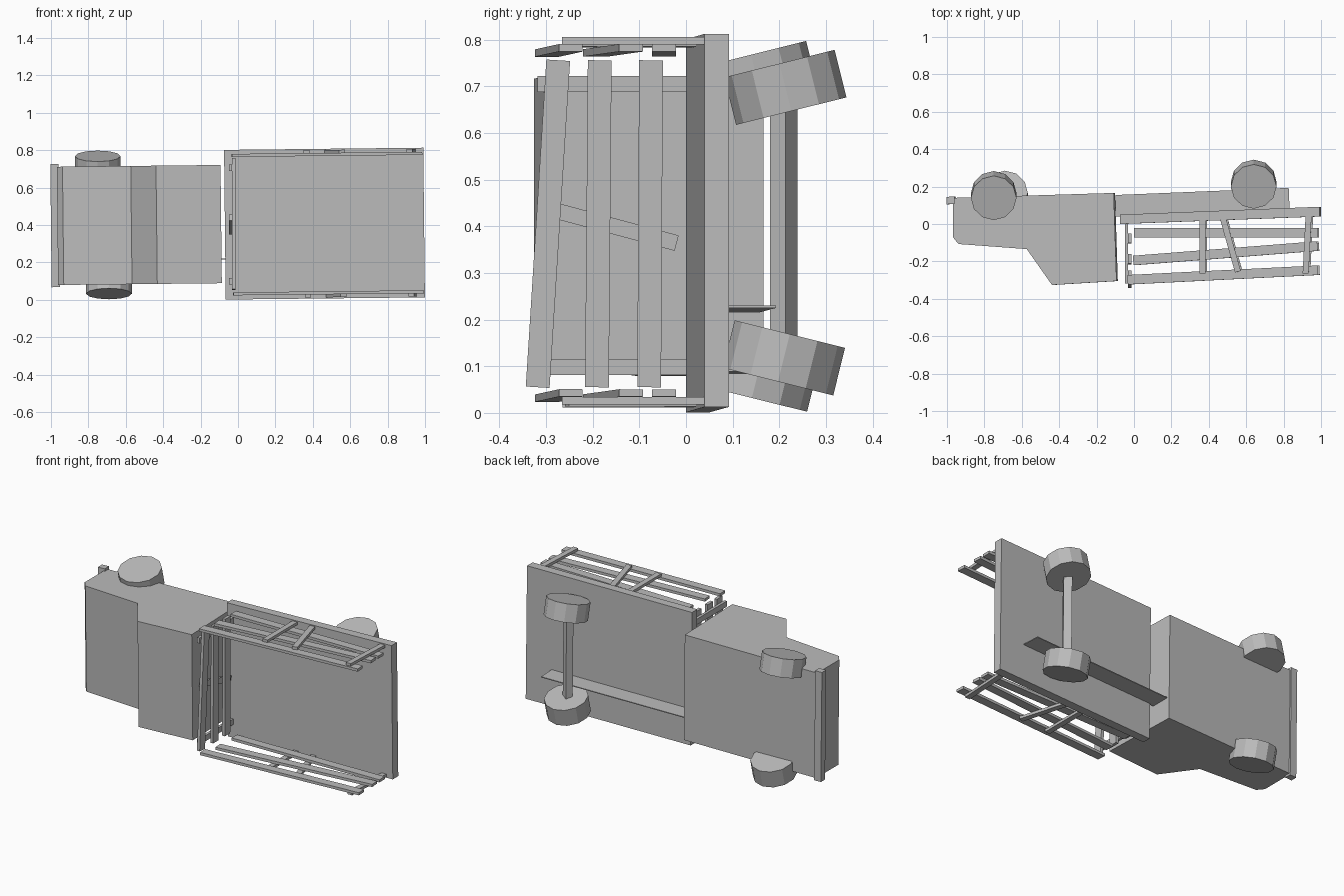
import bpy, bmesh, math
from mathutils import Matrix, Vector

cube = bpy.data.objects.get("Cube")
if cube:
    bpy.data.objects.remove(cube, do_unlink=True)

grey = bpy.data.materials.new("plain_grey")
grey.use_nodes = True
colour = (0.5, 0.5, 0.5, 1)
grey.diffuse_color = colour
grey.node_tree.nodes["Principled BSDF"].inputs["Base Color"].default_value = colour
TILT = 0.011  # the whole body leans slightly


def finish(name, bm):
    bmesh.ops.recalc_face_normals(bm, faces=bm.faces)
    mesh = bpy.data.meshes.new(name)
    bm.to_mesh(mesh)
    bm.free()
    mesh.materials.append(grey)
    obj = bpy.data.objects.new(name, mesh)
    bpy.context.collection.objects.link(obj)
    return obj


def prism(name, points, z0, z1, pivot):
    """Extrude an xy outline across the vehicle's width, then lean it."""
    bm = bmesh.new()
    face = bm.faces.new([bm.verts.new((x, y, z0)) for x, y in points])
    new = bmesh.ops.extrude_face_region(bm, geom=[face])["geom"]
    bmesh.ops.translate(bm, vec=(0, 0, z1 - z0),
                        verts=[v for v in new if isinstance(v, bmesh.types.BMVert)])
    for v in bm.verts:
        x, z = v.co.x, v.co.z
        v.co.z = z + TILT * (x - pivot)
        v.co.x = x - TILT * (z - 0.4)
    return finish(name, bm)


def strip(a, b, width):
    """Outline of a straight plank between two points."""
    a, b = Vector(a), Vector(b)
    d = (b - a).normalized() * width / 2
    n = Vector((-d.y, d.x))
    return [a + n, b + n, b - n, a - n]


def board(name, a, b, width, x0, x1):
    """Plank in the headboard plane, between two (y, z) points."""
    bm = bmesh.new()
    face = bm.faces.new([bm.verts.new((x0, p.x, p.y)) for p in strip(a, b, width)])
    new = bmesh.ops.extrude_face_region(bm, geom=[face])["geom"]
    bmesh.ops.translate(bm, vec=(x1 - x0, 0, 0),
                        verts=[v for v in new if isinstance(v, bmesh.types.BMVert)])
    return finish(name, bm)


def wheel(name, centre, lean):
    bm = bmesh.new()
    bmesh.ops.create_cone(bm, cap_ends=True, segments=12, radius1=0.122, radius2=0.122,
                          depth=0.105,
                          matrix=Matrix.Translation(centre) @ Matrix.Rotation(lean, 4, "X"))
    return finish(name, bm)


# cab and bumper
prism("cab", [(-0.965, 0.11), (-0.965, -0.07), (-0.935, -0.107), (-0.57, -0.134),
              (-0.435, -0.326), (-0.09, -0.305), (-0.105, 0.166), (-0.955, 0.14)],
      0.084, 0.716, -0.5)
prism("bumper", [(-1.0, 0.105), (-0.955, 0.108), (-0.957, 0.147), (-1.0, 0.145)],
      0.067, 0.726, -0.98)

# cargo bed and the thin rail beneath it
prism("bed", [(-0.07, 0.0), (0.995, 0.04), (0.995, 0.092), (-0.07, 0.05)], 0.007, 0.807, 0.47)
prism("under_rail", [(-0.1, 0.04), (0.83, 0.08), (0.825, 0.193), (-0.1, 0.155)],
      0.221, 0.226, 0.47)

# cambered wheels
camber = math.radians(14)
wheel("front_wheel_upper", (-0.75, 0.152, 0.717), camber)
wheel("front_wheel_lower", (-0.69, 0.154, 0.083), -camber)
wheel("rear_wheel_upper", (0.64, 0.213, 0.698), camber)
wheel("rear_wheel_lower", (0.64, 0.21, 0.118), -camber)

# rear axle, a square bar turned on its edge
prism("rear_axle", strip((0.617, 0.222), (0.655, 0.197), 0.04), 0.14, 0.67, 0.64)

# side fences: long rails inside, posts outside
rails = [((0.005, -0.047), (0.985, -0.047)),
         ((0.0, -0.195), (0.985, -0.118)),
         ((-0.03, -0.298), (0.988, -0.247))]
posts = [((0.37, 0.03), (0.37, -0.265)),
         ((0.48, 0.03), (0.56, -0.255)),
         ((0.938, 0.05), (0.922, -0.265))]
for side, rail_z, post_z in (("upper", 0.769, 0.785), ("lower", 0.029, 0.013)):
    for i, (a, b) in enumerate(rails):
        prism(f"{side}_fence_rail_{i}", strip(a, b, 0.051), rail_z, rail_z + 0.016, 0.47)
    for i, (a, b) in enumerate(posts):
        prism(f"{side}_fence_post_{i}", strip(a, b, 0.032), post_z, post_z + 0.016, 0.47)

# headboard: boards across the width, cross pieces behind
for i, (low, high) in enumerate([(-0.318, -0.274), (-0.191, -0.185), (-0.079, -0.075)]):
    board(f"headboard_board_{i}", (low, 0.055), (high, 0.756), 0.051, -0.032, -0.014)
for i, (a, b) in enumerate([((-0.318, 0.705), (0.02, 0.705)),
                            ((-0.318, 0.098), (0.02, 0.098)),
                            ((-0.3, 0.439), (-0.02, 0.364))]):
    board(f"headboard_brace_{i}", a, b, 0.034, -0.048, -0.032)
